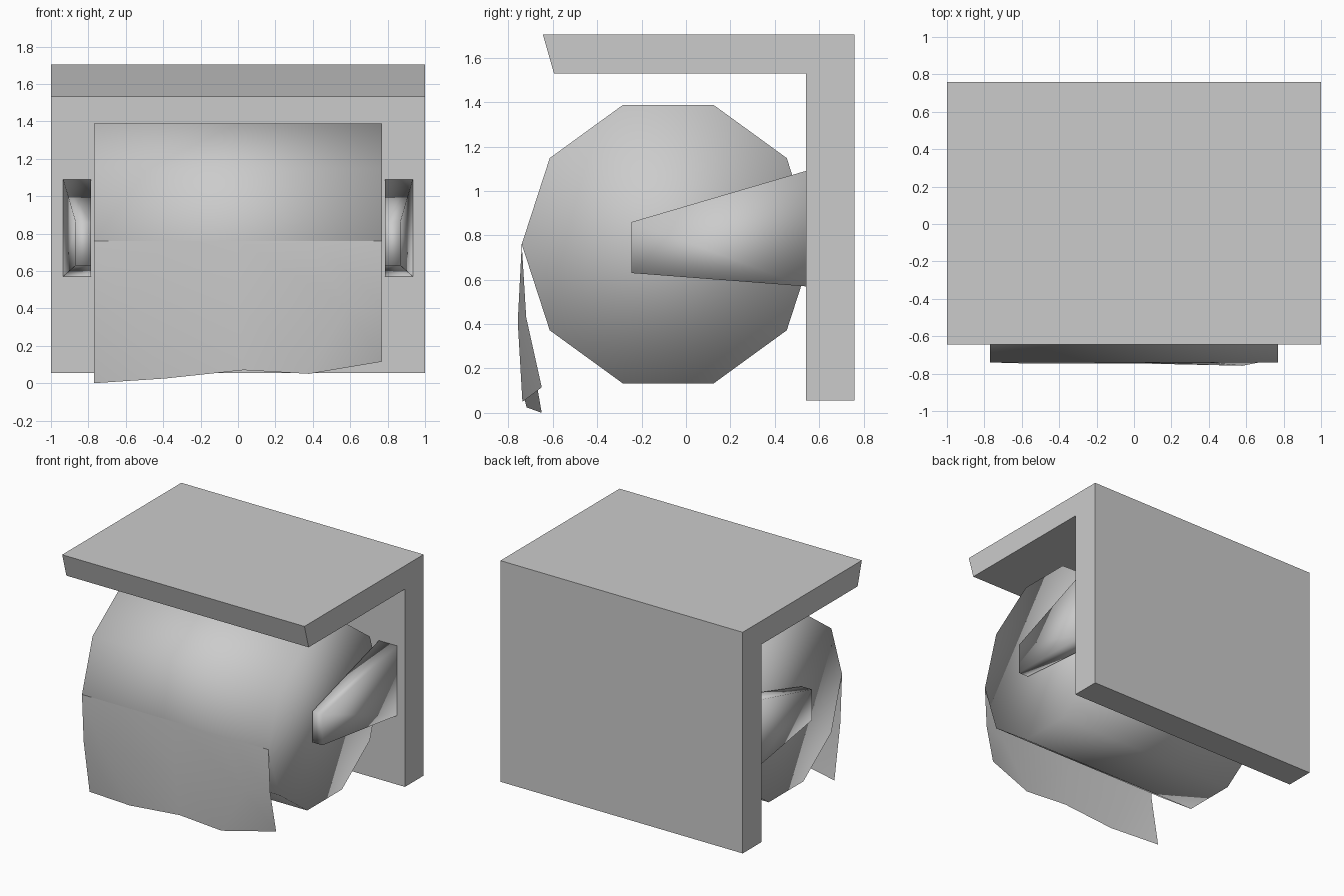
import bpy, math

if "Cube" in bpy.data.objects:
    bpy.data.objects.remove(bpy.data.objects["Cube"])


def make_mesh(name, verts, faces, smooth=False):
    mesh = bpy.data.meshes.new(name)
    mesh.from_pydata(verts, [], faces)
    mesh.update()
    for p in mesh.polygons:
        p.use_smooth = smooth
    obj = bpy.data.objects.new(name, mesh)
    bpy.context.collection.objects.link(obj)
    return obj


def loft(name, loop_a, loop_b, smooth=False):
    """Closed solid between two matching loops of points."""
    n = len(loop_a)
    faces = [(i, (i + 1) % n, n + (i + 1) % n, n + i) for i in range(n)]
    faces += [tuple(reversed(range(n))), tuple(range(n, 2 * n))]
    return make_mesh(name, loop_a + loop_b, faces, smooth)


def extrude_x(name, profile, half_width, smooth=False):
    """Extrude a counter-clockwise (y, z) profile along x."""
    return loft(name, [(-half_width, y, z) for y, z in profile],
                [(half_width, y, z) for y, z in profile], smooth)


# L-shaped wall plate with top shelf
extrude_x("wall_bracket", [(0.54, 0.055), (0.76, 0.055), (0.76, 1.705),
                           (-0.645, 1.705), (-0.595, 1.53), (0.54, 1.53)], 1.0)

# Ten-sided paper roll
RY, RZ, R = -0.08, 0.76, 0.66
extrude_x("paper_roll", [(RY + R * math.cos(math.tau * i / 10),
                          RZ + R * math.sin(math.tau * i / 10))
                         for i in range(10)], 0.77, True)


# Tapered side arms
def arm_section(y, x_outer, z_low, z_high):
    return [(0.785, y, z_low), (x_outer, y, z_low),
            (x_outer, y, z_high), (0.785, y, z_high)]


arm = loft("holder_arms", arm_section(0.54, 0.935, 0.57, 1.09),
           arm_section(-0.245, 0.868, 0.63, 0.86), True)
mirror = arm.modifiers.new("mirror", 'MIRROR')
mirror.use_axis = (True, False, False)

# Hanging sheet with a torn lower edge
top = [(x, -0.74, 0.76) for x in (-0.77, -0.39, 0.0, 0.39, 0.77)]
middle = [(-0.77, -0.72, 0.40), (-0.6, -0.745, 0.41), (0.0, -0.745, 0.41),
          (0.58, -0.758, 0.41), (0.77, -0.72, 0.43)]
torn = [(-0.77, -0.65, 0.0), (-0.39, -0.718, 0.025), (0.03, -0.73, 0.07),
        (0.38, -0.737, 0.05), (0.77, -0.65, 0.115)]
make_mesh("hanging_sheet", top + middle + torn,
          [(r * 5 + c, r * 5 + c + 5, r * 5 + c + 6, r * 5 + c + 1)
           for r in range(2) for c in range(4)], True)
